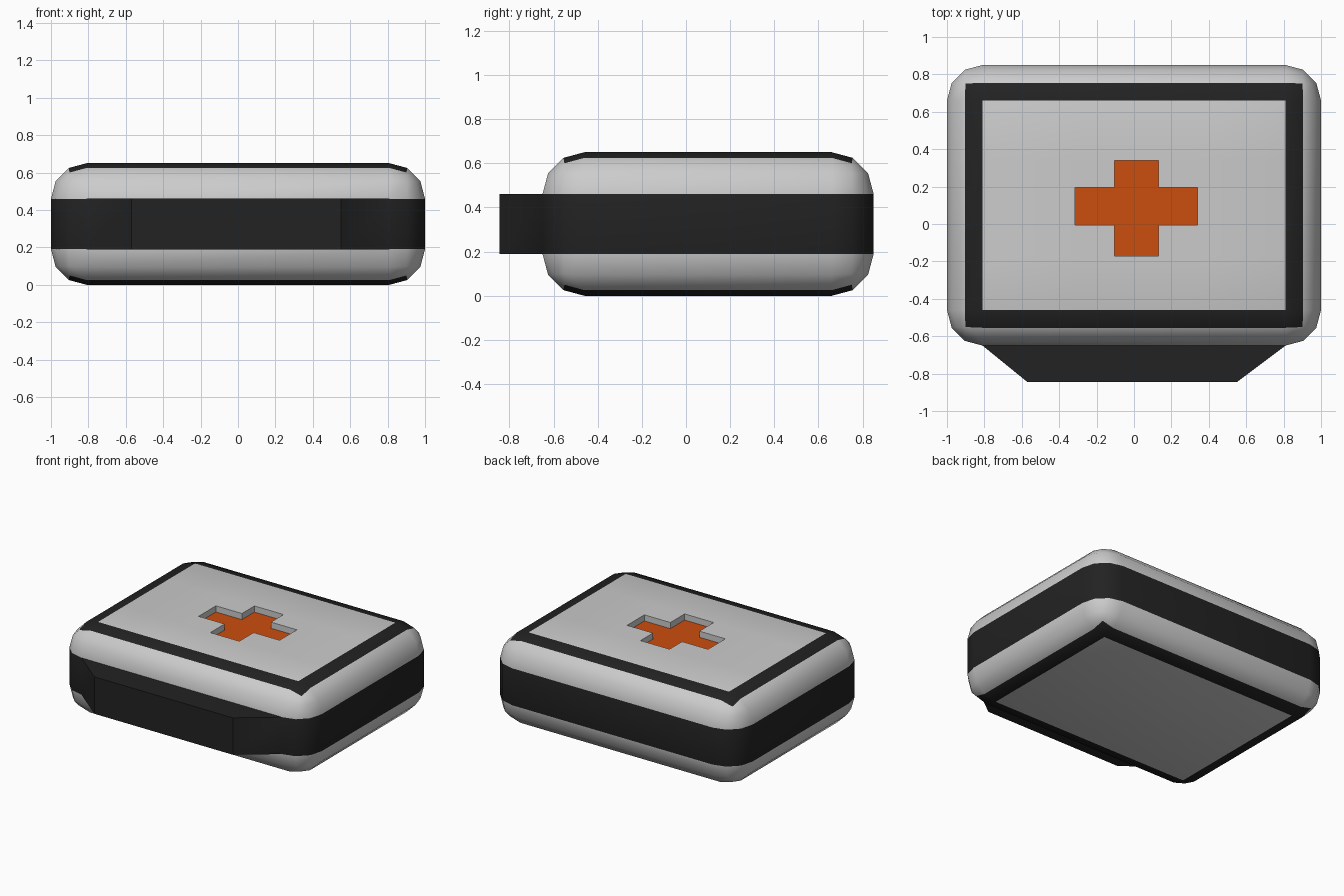
import bpy, bmesh, math
from mathutils import Matrix, Vector

if "Cube" in bpy.data.objects:
    bpy.data.objects.remove(bpy.data.objects["Cube"], do_unlink=True)


def material(name, rgb):
    mat = bpy.data.materials.new(name)
    mat.use_nodes = True
    color = (*rgb, 1)
    mat.diffuse_color = color
    mat.node_tree.nodes["Principled BSDF"].inputs["Base Color"].default_value = color
    return mat


SHELL, TRIM, CROSS = range(3)
mats = [material("light grey shell", (0.6, 0.6, 0.6)),
        material("black trim", (0.016, 0.016, 0.016)),
        material("orange cross", (0.6, 0.075, 0.004))]

HEIGHT, RADIUS = 0.65, 0.19
bm = bmesh.new()

# Rounded case body
bmesh.ops.create_cube(bm, size=1, matrix=Matrix.Translation((0, 0.1, HEIGHT / 2))
                      @ Matrix.Diagonal((2, 1.5, HEIGHT, 1)))
bmesh.ops.bevel(bm, geom=bm.edges[:], offset=RADIUS, segments=3, profile=0.5,
                affect='EDGES', clamp_overlap=True)

# Black middle band and the thin frames around the top and bottom panels
for f in bm.faces:
    z = f.calc_center_median().z
    from_end = min(z, HEIGHT - z)
    band = from_end > RADIUS - 0.01
    frame = 0.002 < from_end < 0.03
    f.material_index = TRIM if band or frame else SHELL

# Tapered grip pulled out of the front of the band
front = min(bm.faces, key=lambda f: f.calc_center_median().y)
grip = bmesh.ops.extrude_discrete_faces(bm, faces=[front])["faces"][0]
for v in grip.verts:
    v.co.y = -0.845
    v.co.x = 0.55 if v.co.x > 0 else -0.57

# Cross outline sliced into the top panel
top = [max(bm.faces, key=lambda f: f.calc_center_median().z)]
X = (-0.315, -0.105, 0.13, 0.34)
Y = (-0.17, -0.005, 0.195, 0.34)
cuts = [((x, 0, 0), (1, 0, 0)) for x in X] + [((0, y, 0), (0, 1, 0)) for y in Y]
for point, normal in cuts:
    edges = {e for f in top for e in f.edges}
    verts = {v for f in top for v in f.verts}
    bmesh.ops.bisect_plane(bm, geom=[*verts, *edges, *top],
                           plane_co=point, plane_no=normal)
    top = [f for f in bm.faces if f.calc_center_median().z > HEIGHT - 0.001]

# Sunken orange cross
cross = []
for f in top:
    c = f.calc_center_median()
    if (X[0] < c.x < X[3] and Y[1] < c.y < Y[2]) or (X[1] < c.x < X[2] and Y[0] < c.y < Y[3]):
        cross.append(f)
sunk = bmesh.ops.extrude_face_region(bm, geom=cross)["geom"]
bmesh.ops.delete(bm, geom=[f for f in cross if f.is_valid], context='FACES')
for item in sunk:
    if isinstance(item, bmesh.types.BMVert):
        item.co += Vector((0, 0, -0.045))
    elif isinstance(item, bmesh.types.BMFace):
        item.material_index = CROSS

bmesh.ops.recalc_face_normals(bm, faces=bm.faces[:])
mesh = bpy.data.meshes.new("medical_case")
bm.to_mesh(mesh)
bm.free()
for mat in mats:
    mesh.materials.append(mat)
case = bpy.data.objects.new("medical_case", mesh)
bpy.context.collection.objects.link(case)

# Smooth rounded sides, crisp grip and cross edges
bpy.ops.object.select_all(action='DESELECT')
case.select_set(True)
bpy.context.view_layer.objects.active = case
bpy.ops.object.shade_smooth_by_angle(angle=math.radians(35))
